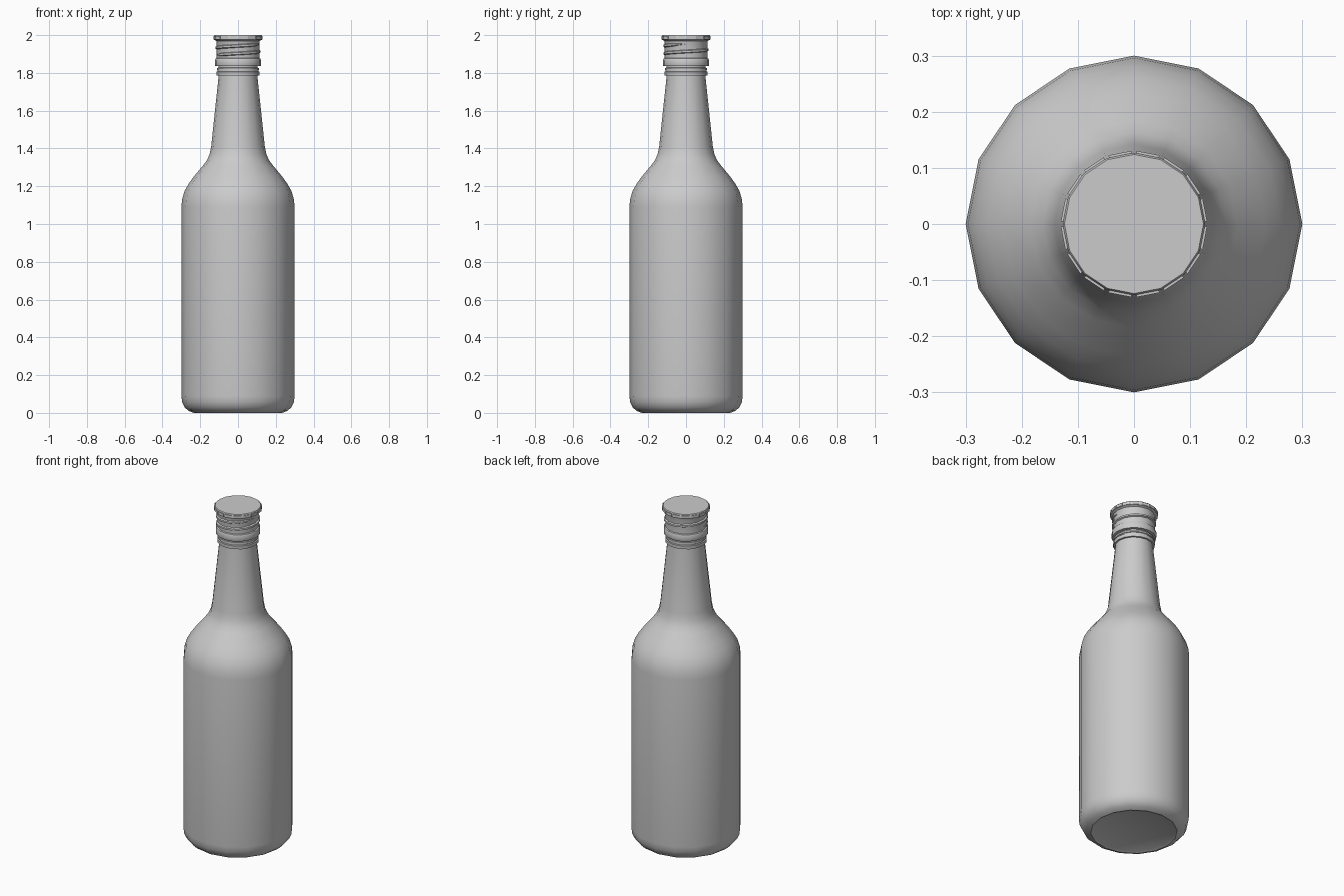
import bpy, bmesh
from math import cos, sin, pi, radians

if "Cube" in bpy.data.objects:
    bpy.data.objects.remove(bpy.data.objects["Cube"])

N = 16  # sides of every round part


def finish(name, bm, angle):
    bmesh.ops.recalc_face_normals(bm, faces=bm.faces)
    me = bpy.data.meshes.new(name)
    bm.to_mesh(me)
    bm.free()
    ob = bpy.data.objects.new(name, me)
    bpy.context.collection.objects.link(ob)
    bpy.ops.object.select_all(action='DESELECT')
    ob.select_set(True)
    bpy.context.view_layer.objects.active = ob
    bpy.ops.object.shade_smooth_by_angle(angle=radians(angle))
    return ob


def polar(r, a, z):
    return (r * cos(a), r * sin(a), z)


def bridge(bm, rings, closed):
    # skin a list of vertex rings and cap both ends
    for a, b in zip(rings, rings[1:]):
        n = len(a)
        for i in range(n):
            j = (i + 1) % n
            bm.faces.new((a[i], a[j], b[j], b[i]))
    if closed:
        bm.faces.new(rings[0])
        bm.faces.new(rings[-1])


def lathe(name, profile, angle=40):
    bm = bmesh.new()
    rings = [[bm.verts.new(polar(r, 2 * pi * i / N, z)) for i in range(N)]
             for r, z in profile]
    bridge(bm, rings, True)
    return finish(name, bm, angle)


# Bottle: base, straight body, shoulder, tapered neck
lathe("bottle", [
    (0.225, 0.005), (0.235, 0.0), (0.262, 0.011), (0.283, 0.03), (0.296, 0.058),
    (0.30, 0.09), (0.30, 1.09), (0.296, 1.13), (0.283, 1.175), (0.262, 1.212),
    (0.235, 1.25), (0.185, 1.31), (0.163, 1.34), (0.15, 1.37), (0.142, 1.41),
    (0.104, 1.77), (0.102, 1.85)])

# Tamper band below the cap: two stacked rings
lathe("neck_band", [
    (0.102, 1.785), (0.113, 1.786), (0.114, 1.806), (0.108, 1.808),
    (0.108, 1.814), (0.112, 1.816), (0.112, 1.826), (0.102, 1.828)])

# Screw cap: lower rim, wall, top disc
lathe("cap", [
    (0.102, 1.836), (0.120, 1.836), (0.122, 1.841), (0.122, 1.868),
    (0.119, 1.875), (0.113, 1.878), (0.113, 1.962), (0.116, 1.97),
    (0.127, 1.976), (0.127, 1.995), (0.124, 2.0)])

# Helical thread pressed into the cap wall, fading out at both ends
bm = bmesh.new()
turns, pitch, z0 = 1.5, 0.04, 1.893
steps = int(turns * 24)
rings = []
for i in range(steps + 1):
    a = 2 * pi * turns * i / steps + pi * 1.0
    z = z0 + pitch * turns * i / steps
    f = min(1, (i + 0.3) / 3, (steps - i + 0.3) / 3)
    rings.append([bm.verts.new(polar(r, a, z + dz * f)) for r, dz in (
        (0.108, -0.011), (0.112 + 0.008 * f, -0.005),
        (0.112 + 0.008 * f, 0.005), (0.108, 0.011))])
bridge(bm, rings, True)
finish("cap_thread", bm, 50)

# Grip pads around the cap edge with narrow gaps between them
bm = bmesh.new()
for k in range(N):
    a0 = 2 * pi * k / N + 0.035
    a1 = 2 * pi * (k + 1) / N - 0.035
    rings = [[bm.verts.new(polar(r, a, z)) for r, a in (
        (0.120, a0), (0.1305, a0), (0.1305, a1), (0.120, a1))]
        for z in (1.977, 1.994)]
    bridge(bm, rings, True)
finish("cap_grips", bm, 30)
